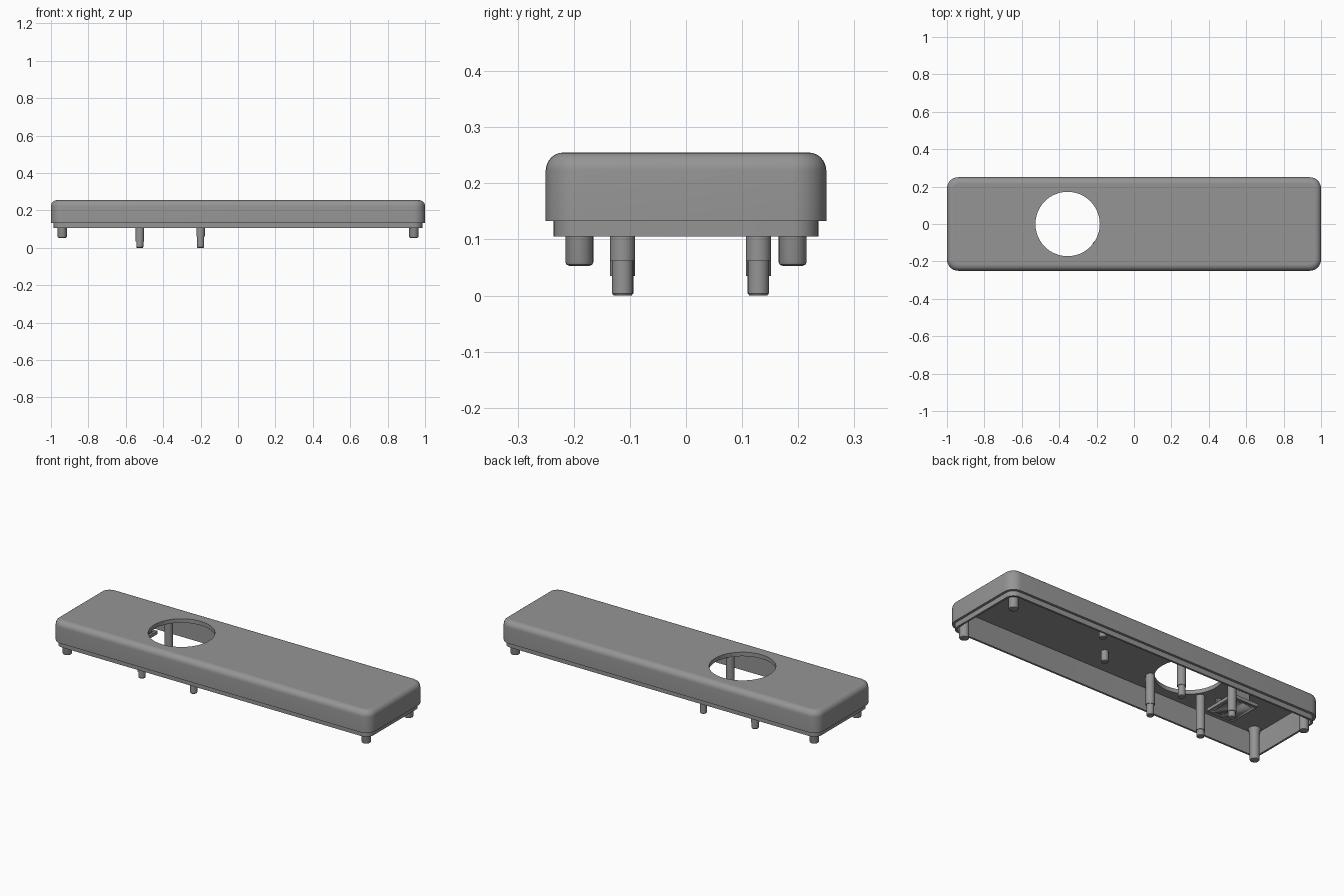
import bpy, bmesh, math

if "Cube" in bpy.data.objects:
    bpy.data.objects.remove(bpy.data.objects["Cube"])

grey = bpy.data.materials.new("mid_grey")
grey.diffuse_color = (0.3, 0.3, 0.3, 1)
grey.use_nodes = True
grey.node_tree.nodes["Principled BSDF"].inputs["Base Color"].default_value = grey.diffuse_color


def finish(name, bm, angle=35):
    bmesh.ops.recalc_face_normals(bm, faces=bm.faces)
    me = bpy.data.meshes.new(name)
    bm.to_mesh(me)
    bm.free()
    ob = bpy.data.objects.new(name, me)
    bpy.context.collection.objects.link(ob)
    me.materials.append(grey)
    smooth(ob, angle)
    return ob


def select(ob):
    bpy.ops.object.select_all(action='DESELECT')
    ob.select_set(True)
    bpy.context.view_layer.objects.active = ob


def smooth(ob, angle=35):
    select(ob)
    bpy.ops.object.shade_smooth_by_angle(angle=math.radians(angle))


def skin(bm, loops):
    """Bridge a stack of equal vertex loops and cap both ends."""
    rings = [[bm.verts.new(p) for p in loop] for loop in loops]
    n = len(rings[0])
    for a, b in zip(rings, rings[1:]):
        for i in range(n):
            j = (i + 1) % n
            bm.faces.new((a[i], a[j], b[j], b[i]))
    bm.faces.new(rings[0])
    bm.faces.new(rings[-1])


def rounded_rect(inset, z, hx=1.0, hy=0.25, r=0.06, seg=8):
    rad = max(r - inset, 0.008)
    pts = []
    for k, (sx, sy) in enumerate(((1, 1), (-1, 1), (-1, -1), (1, -1))):
        cx, cy = sx * (hx - inset - rad), sy * (hy - inset - rad)
        for i in range(seg + 1):
            a = (k + i / seg) * math.pi / 2
            pts.append((cx + rad * math.cos(a), cy + rad * math.sin(a), z))
    return pts


def turned(name, x, y, profile, sides=24):
    """Round part from (radius, z) pairs."""
    bm = bmesh.new()
    skin(bm, [[(x + r * math.cos(t * math.tau / sides), y + r * math.sin(t * math.tau / sides), z)
               for t in range(sides)] for r, z in profile])
    return finish(name, bm)


def cut(ob, cutter):
    mod = ob.modifiers.new("cut", 'BOOLEAN')
    mod.operation, mod.solver, mod.object = 'DIFFERENCE', 'EXACT', cutter
    select(ob)
    bpy.ops.object.modifier_apply(modifier=mod.name)
    bpy.data.objects.remove(cutter, do_unlink=True)


def box(name, x0, x1, y0, y1, z0, z1):
    bm = bmesh.new()
    skin(bm, [[(x0, y0, z), (x1, y0, z), (x1, y1, z), (x0, y1, z)] for z in (z0, z1)])
    return finish(name, bm)


CEIL, TOP, FILLET = 0.232, 0.255, 0.032

# Hollow cover: ceiling, inner wall, stepped lip, outer wall, rounded top edge
section = [(0.025, CEIL), (0.025, 0.105), (0.014, 0.105), (0.014, 0.133), (0, 0.133)]
section += [(FILLET * (1 - math.cos(a)), TOP - FILLET + FILLET * math.sin(a))
            for a in (i * math.pi / 12 for i in range(7))]
bm = bmesh.new()
skin(bm, [rounded_rect(i, z) for i, z in section])
cover = finish("cover", bm)

# Round opening through the top
cut(cover, turned("opening_cutter", -0.355, 0, [(0.172, 0.2), (0.172, 0.3)], 64))
smooth(cover)
for p in cover.data.polygons:
    if abs(p.normal.z) > 0.999:
        p.use_smooth = False

# Corner posts with flared roots
for x in (-0.94, 0.94):
    for y in (-0.19, 0.19):
        turned("corner_post", x, y, [(0.018, 0.053), (0.023, 0.055), (0.025, 0.06),
                                     (0.025, 0.2), (0.028, 0.218), (0.034, CEIL + 0.005)])

# Long stepped pins around the opening
for x, step in ((-0.525, 0.035), (-0.2, 0.062)):
    for y in (-0.113, 0.129):
        turned("stepped_pin", x, y, [(0.016, 0), (0.019, 0.004), (0.019, step),
                                     (0.0225, step), (0.0225, CEIL + 0.005)])

# Short ceiling studs
for x, y in ((0.285, 0.1), (0.125, -0.077)):
    turned("short_stud", x, y, [(0.015, 0.17), (0.019, 0.174), (0.019, CEIL + 0.005)])

# Small mounting plate beside the opening, with screw holes
plate = box("mounting_plate", -0.73, -0.565, -0.11, 0.085, 0.16, 0.178)
for x in (-0.715, -0.65, -0.585):
    for y in (-0.09, 0.065):
        cut(plate, turned("hole_cutter", x, y, [(0.006, 0.1), (0.006, 0.2)], 12))

# Side ribs that carry the plate from the ceiling
for y in (-0.075, 0.05):
    box("plate_rib", -0.70, -0.60, y - 0.006, y + 0.006, 0.176, CEIL + 0.005)
